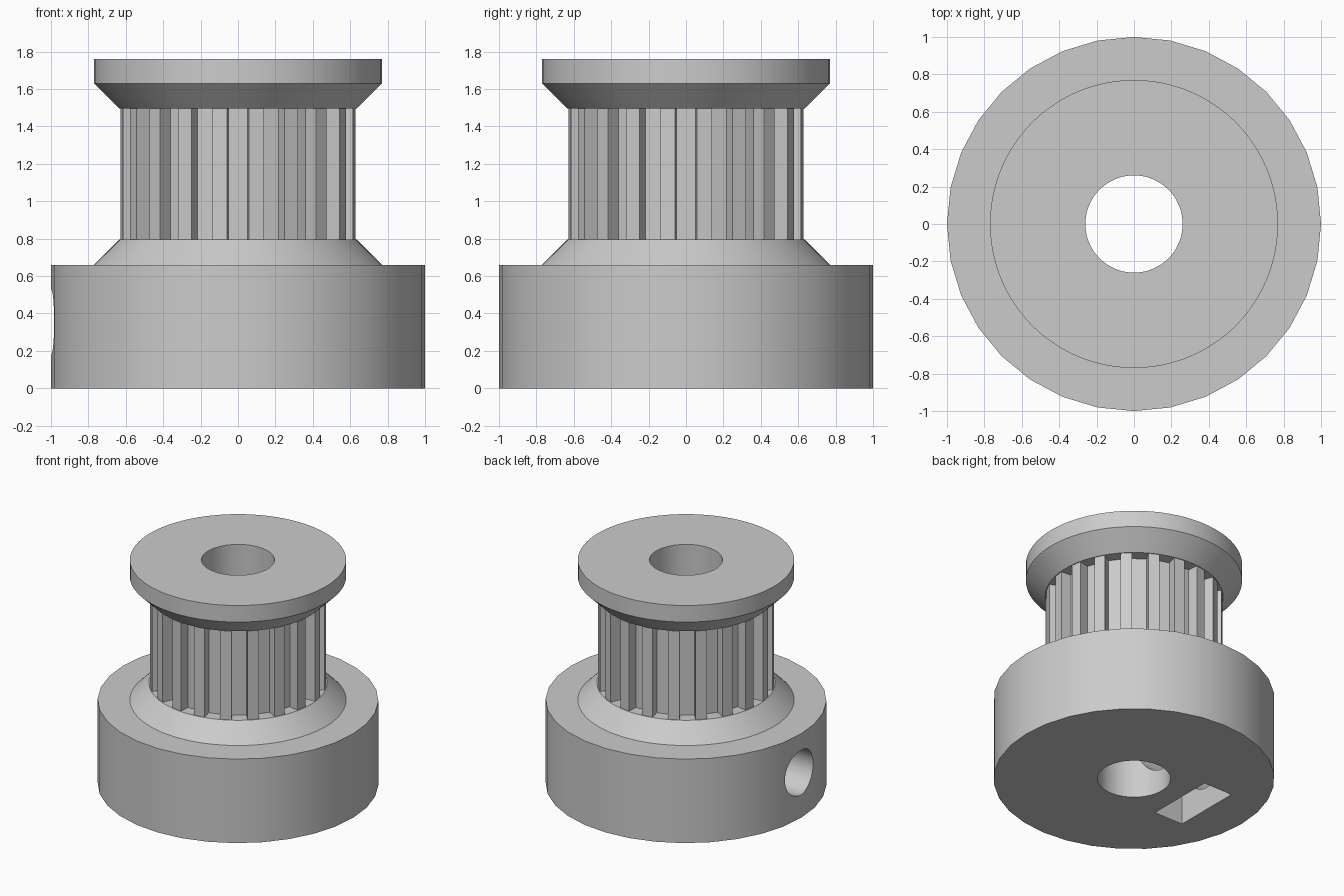
import bpy, bmesh
from math import sin, cos, pi, radians
from mathutils import Vector

if "Cube" in bpy.data.objects:
    bpy.data.objects.remove(bpy.data.objects["Cube"])

# Main dimensions
BASE_TOP, TEETH_LOW, TEETH_HIGH, RIM_LOW, TOP = 0.66, 0.795, 1.495, 1.63, 1.76
CORE_R, FLANGE_R, BORE_R = 0.63, 0.77, 0.26
TEETH = 20
SCREW_Z, SCREW_R = 0.355, 0.175

metal = bpy.data.materials.new("mid grey")
metal.use_nodes = True
grey = (0.6, 0.6, 0.6, 1)
metal.diffuse_color = grey
metal.node_tree.nodes["Principled BSDF"].inputs["Base Color"].default_value = grey


def loft(name, rings):
    """Closed solid through a stack of equal-sized point rings."""
    bm = bmesh.new()
    loops = [[bm.verts.new(p) for p in ring] for ring in rings]
    for a, b in zip(loops, loops[1:]):
        for i in range(len(a)):
            j = (i + 1) % len(a)
            bm.faces.new((a[i], a[j], b[j], b[i]))
    bm.faces.new(loops[0][::-1])
    bm.faces.new(loops[-1])
    bmesh.ops.recalc_face_normals(bm, faces=bm.faces)
    mesh = bpy.data.meshes.new(name)
    bm.to_mesh(mesh)
    bm.free()
    mesh.materials.append(metal)
    obj = bpy.data.objects.new(name, mesh)
    bpy.context.collection.objects.link(obj)
    return obj


def circle(r, z, n):
    return [Vector((r * cos(2 * pi * i / n), r * sin(2 * pi * i / n), z)) for i in range(n)]


def lathe(name, profile, n=96):
    return loft(name, [circle(r, z, n) for r, z in profile])


def along_x(name, outline, x0, x1):
    """Prism of a (y, z) outline running along x."""
    return loft(name, [[Vector((x, y, z)) for y, z in outline] for x in (x0, x1)])


def cut(obj, cutters):
    """Subtract the cutters and bake the result."""
    for c in cutters:
        mod = obj.modifiers.new(c.name, 'BOOLEAN')
        mod.operation, mod.solver, mod.object = 'DIFFERENCE', 'EXACT', c
    deps = bpy.context.evaluated_depsgraph_get()
    mesh = bpy.data.meshes.new_from_object(obj.evaluated_get(deps))
    obj.modifiers.clear()
    obj.data = mesh


# Toothed core: trapezoid grooves around the belt drum
def core_outline(z):
    points = []
    for k in range(TEETH):
        mid = 2 * pi * k / TEETH
        out, tan = Vector((cos(mid), sin(mid), 0)), Vector((-sin(mid), cos(mid), 0))
        edge = radians(5.3)
        lip, side = CORE_R * cos(edge), CORE_R * sin(edge)
        for r, s in ((lip, -side), (0.545, -0.051), (0.545, 0.051), (lip, side)):
            points.append(out * r + tan * s + Vector((0, 0, z)))
    return points


# Solid parts
base = lathe("base_hub", [(1, 0), (1, BASE_TOP)], 32)
lower = lathe("lower_flange", [(FLANGE_R, BASE_TOP), (CORE_R + 0.005, TEETH_LOW)])
core = loft("toothed_core", [core_outline(TEETH_LOW), core_outline(TEETH_HIGH)])
upper = lathe("upper_flange", [(CORE_R + 0.005, TEETH_HIGH), (FLANGE_R, RIM_LOW), (FLANGE_R, TOP)])

# Cutters: shaft bore, set screw hole and nut slot open at the bottom
bore = lathe("bore_cutter", [(BORE_R, -1), (BORE_R, 3)], 64)
screw = along_x("screw_cutter", [(p.x, p.y + SCREW_Z) for p in circle(SCREW_R, 0, 32)], -1.5, 0)
half = 0.273
slot = along_x("nut_cutter", [(-half, -0.5), (half, -0.5), (half, 0.49), (0, 0.63), (-half, 0.49)],
               -0.675, -0.425)
cutters = [bore, screw, slot]
for c in cutters:
    c.hide_render = True

cut(base, cutters)
for part in (lower, core, upper):
    cut(part, [bore])
for c in cutters:
    bpy.data.objects.remove(c)

# Smooth round walls, crisp rims
bpy.ops.object.select_all(action='DESELECT')
for part in (base, lower, core, upper):
    part.select_set(True)
bpy.context.view_layer.objects.active = base
bpy.ops.object.shade_smooth_by_angle(angle=radians(30))
